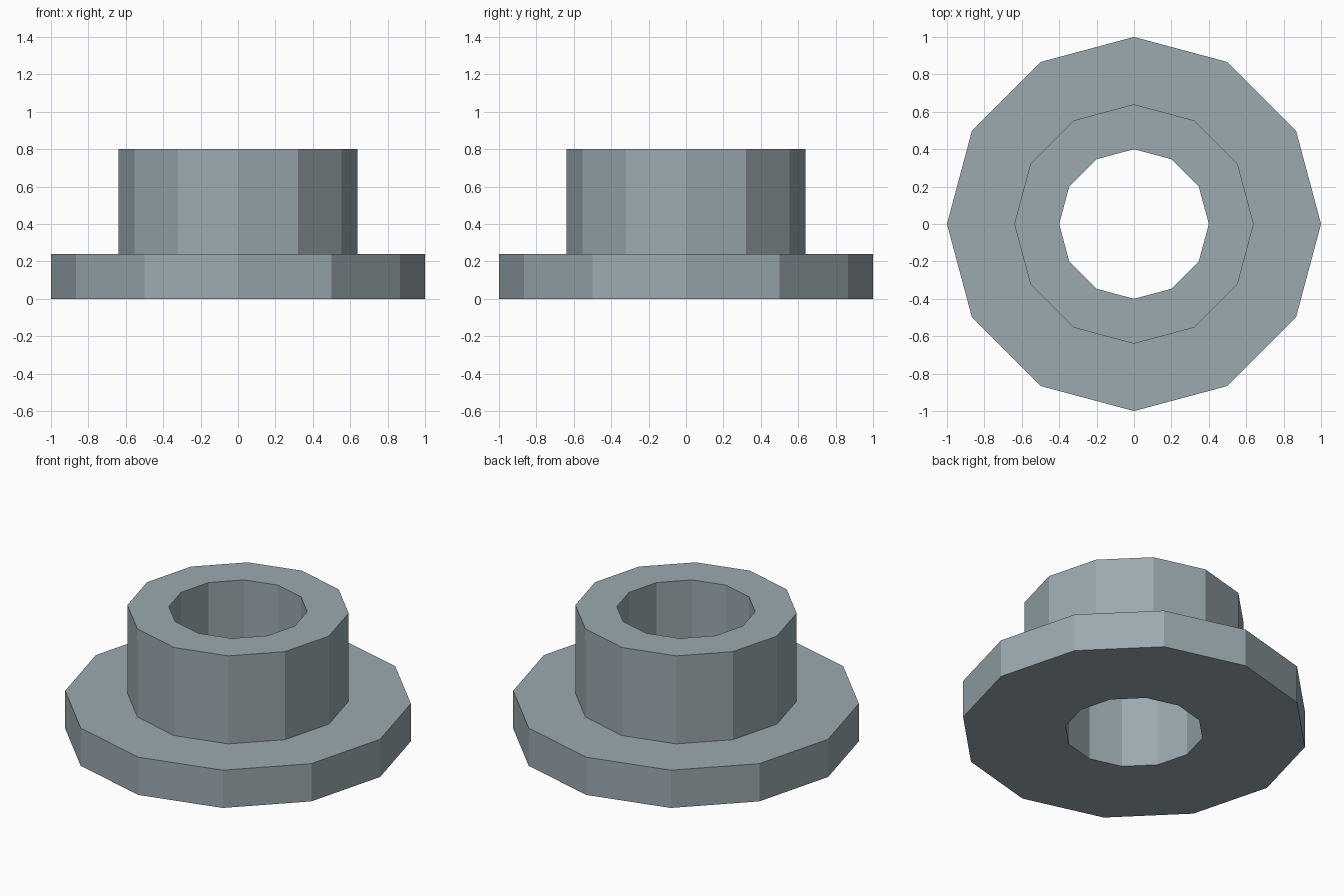
import bpy
import bmesh
from math import cos, sin, tau

cube = bpy.data.objects.get("Cube")
if cube:
    bpy.data.objects.remove(cube, do_unlink=True)

SIDES = 12
BORE, SLEEVE, FLANGE = 0.4, 0.64, 1.0
FLANGE_TOP, HEIGHT = 0.24, 0.8

# Grey-blue metal
metal = bpy.data.materials.new("grey_blue_metal")
metal.use_nodes = True
colour = (0.33, 0.4, 0.43, 1)
metal.diffuse_color = colour
metal.node_tree.nodes["Principled BSDF"].inputs["Base Color"].default_value = colour


def lathe(name, profile):
    """Turn a closed (radius, height) profile into a faceted ring."""
    bm = bmesh.new()
    rings = []
    for i in range(SIDES):
        a = tau * i / SIDES
        rings.append([bm.verts.new((r * cos(a), r * sin(a), z)) for r, z in profile])
    count = len(profile)
    for i in range(SIDES):
        here, there = rings[i], rings[(i + 1) % SIDES]
        for j in range(count):
            k = (j + 1) % count
            bm.faces.new((here[j], there[j], there[k], here[k]))
    bmesh.ops.recalc_face_normals(bm, faces=bm.faces)
    mesh = bpy.data.meshes.new(name)
    bm.to_mesh(mesh)
    bm.free()
    mesh.materials.append(metal)
    obj = bpy.data.objects.new(name, mesh)
    bpy.context.collection.objects.link(obj)
    return obj


# Flanged bushing: wide foot, raised sleeve and a bore right through
lathe("flanged_bushing", [
    (BORE, 0), (FLANGE, 0), (FLANGE, FLANGE_TOP),
    (SLEEVE, FLANGE_TOP), (SLEEVE, HEIGHT), (BORE, HEIGHT),
])
